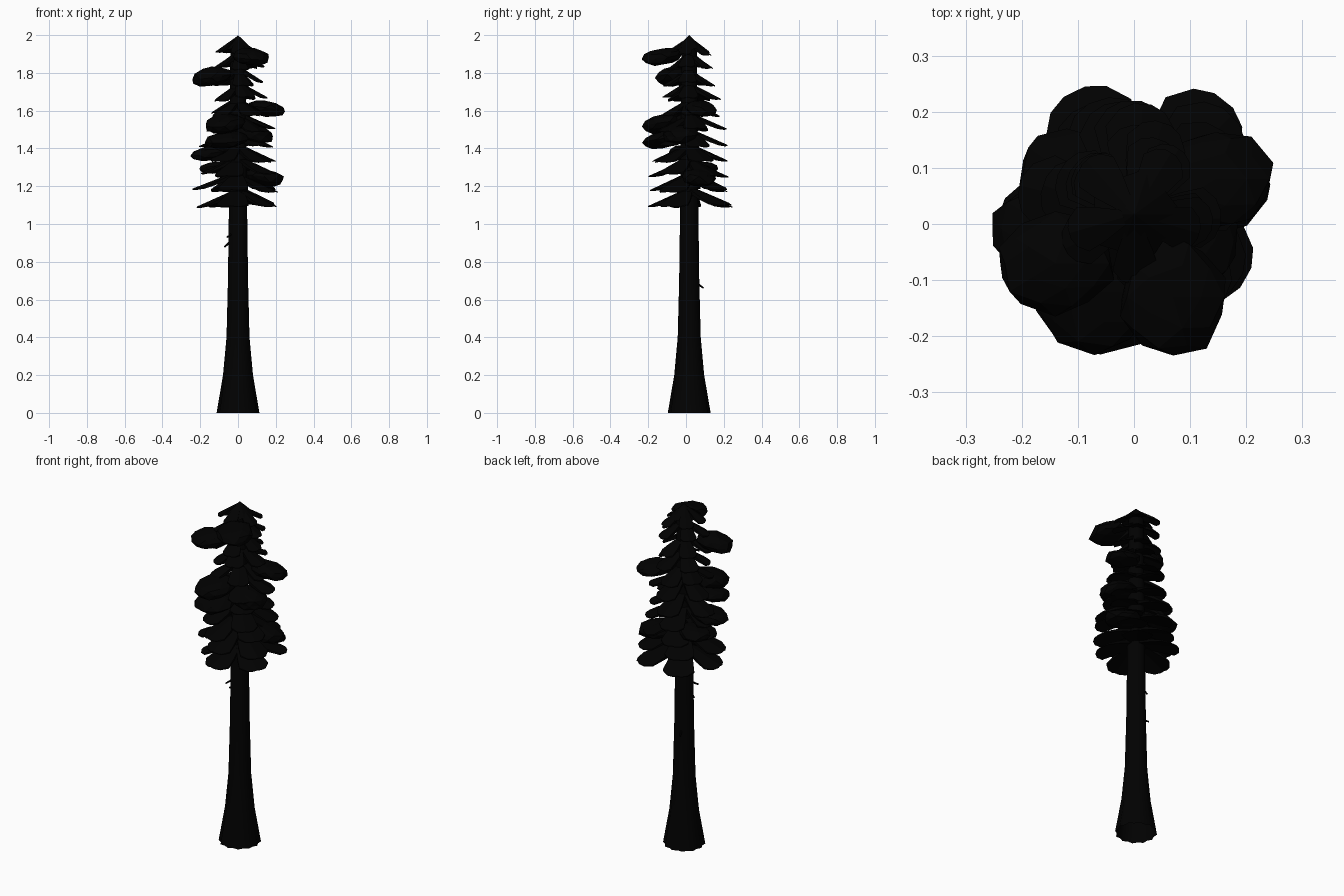
import bpy, bmesh, math, random
from mathutils import Vector, Matrix

if "Cube" in bpy.data.objects:
    bpy.data.objects.remove(bpy.data.objects["Cube"])

random.seed(4)
CX, CY = 0.0, 0.017   # trunk axis


def material(name, rgb):
    m = bpy.data.materials.new(name)
    m.diffuse_color = (*rgb, 1)
    m.use_nodes = True
    m.node_tree.nodes["Principled BSDF"].inputs["Base Color"].default_value = m.diffuse_color
    return m


bark = material("dark_bark", (0.0003, 0.0003, 0.0003))
needles = material("dark_needles", (0.0002, 0.0002, 0.0002))


def finish(bm, name, mat, smooth=False):
    bmesh.ops.recalc_face_normals(bm, faces=bm.faces)
    for f in bm.faces:
        f.smooth = smooth
    me = bpy.data.meshes.new(name)
    bm.to_mesh(me)
    bm.free()
    me.materials.append(mat)
    ob = bpy.data.objects.new(name, me)
    bpy.context.collection.objects.link(ob)
    return ob


# Fluted trunk, flaring at the base, open underneath
def trunk():
    bm = bmesh.new()
    profile = [(0, .108, .05), (.2, .077, .03), (.4, .060, .015), (.7, .053, .005),
               (1.1, .048, 0), (1.5, .045, 0), (1.93, .040, 0)]
    n, rings = 24, []
    for z, r, flute in profile:
        ring = []
        for i in range(n):
            a = math.tau * i / n
            rr = r * (1 + (flute if i % 2 == 0 else -flute))
            ring.append(bm.verts.new((CX + rr * math.cos(a), CY + rr * math.sin(a), z)))
        rings.append(ring)
    for lo, hi in zip(rings, rings[1:]):
        for i in range(n):
            j = (i + 1) % n
            bm.faces.new((lo[i], lo[j], hi[j], hi[i]))
    finish(bm, "trunk", bark, True)


# One drooping fan-shaped bough, a thin folded plate around a raised midrib
def bough(bm, angle, root_z, length, drop, width):
    stations = [(.0, .35), (.45, .8), (.75, 1.0), (.93, .65), (1.0, .25)]
    rot = Matrix.Translation((CX, CY, 0)) @ Matrix.Rotation(angle, 4, 'Z')
    top, bot = [], []
    for t, w in stations:
        x = .02 + (length - .02) * t
        z = root_z - drop * t
        hw = width * w / 2
        th = .022 * (1 - t) + .003
        pts = [(x, -hw, z - .014 * w), (x, 0, z), (x, hw, z - .014 * w)]
        top.append([bm.verts.new(rot @ Vector(p)) for p in pts])
        bot.append([bm.verts.new(rot @ (Vector(p) - Vector((0, 0, th)))) for p in pts])
    for a in range(len(stations) - 1):
        for b in range(2):
            bm.faces.new((top[a][b], top[a + 1][b], top[a + 1][b + 1], top[a][b + 1]))
            bm.faces.new((bot[a][b], bot[a][b + 1], bot[a + 1][b + 1], bot[a + 1][b]))
        for b in (0, 2):
            bm.faces.new((top[a][b], bot[a][b], bot[a + 1][b], top[a + 1][b]))
    for a in (0, -1):
        for b in range(2):
            bm.faces.new((top[a][b], top[a][b + 1], bot[a][b + 1], bot[a][b]))


# Tiers of boughs up the crown
def tiers():
    count = 11
    for k in range(count):
        t = k / (count - 1)
        reach = .25 - .13 * t
        tip_z = 1.09 + .081 * k
        n = 5
        bm = bmesh.new()
        for i in range(n):
            a = math.radians(-97) + math.tau * i / n + k * 2.4 + random.uniform(-.1, .1)
            length = reach * random.uniform(.85, 1.08)
            drop = .088 - .02 * t
            bough(bm, a, tip_z + drop + random.uniform(-.002, .02), length, drop, reach * .68)
        finish(bm, f"bough_tier_{k + 1}", needles)


# Flattened foliage clumps: centre and half sizes
CLUMPS = [
    (.07, -.13, 1.885, .098, .11, .046),
    (-.14, -.07, 1.78, .108, .092, .052),
    (.145, .08, 1.61, .105, .09, .042),
    (-.07, -.12, 1.53, .11, .11, .052),
    (.09, -.03, 1.475, .105, .10, .05),
    (-.06, -.12, 1.445, .12, .11, .045),
    (-.145, -.01, 1.375, .108, .09, .042),
    (-.12, .09, 1.30, .09, .085, .032),
    (.14, .07, 1.245, .11, .095, .045),
]


def clumps():
    for k, (x, y, z, rx, ry, rz) in enumerate(CLUMPS):
        bm = bmesh.new()
        bmesh.ops.create_icosphere(bm, subdivisions=2, radius=1)
        out = Vector((x, y)).normalized()
        for v in bm.verts:
            v.co *= random.uniform(.9, 1.05)
            px, py = v.co.x * rx, v.co.y * ry
            droop = .15 * (px * out.x + py * out.y)
            v.co = Vector((x + px, y + py, z + v.co.z * rz - droop))
        finish(bm, f"foliage_clump_{k + 1}", needles)


# Pointed crown cap
def crown_tip():
    bm = bmesh.new()
    apex = bm.verts.new((CX, CY, 2.0))
    hub = bm.verts.new((CX, CY, 1.935))
    n = 10
    rim = []
    for i in range(n):
        a = math.tau * i / n
        r = .088 if i % 2 == 0 else .07
        rim.append(bm.verts.new((CX + r * math.cos(a), CY + r * math.sin(a), 2.0 - r * .95)))
    for i in range(n):
        j = (i + 1) % n
        bm.faces.new((apex, rim[i], rim[j]))
        bm.faces.new((hub, rim[j], rim[i]))
    finish(bm, "crown_tip", needles)


# Short dead branch stubs on the bare trunk
def stub(name, start, end, r):
    p, q = Vector(start), Vector(end)
    d = q - p
    bm = bmesh.new()
    mat = Matrix.Translation((p + q) / 2) @ d.to_track_quat('Z', 'Y').to_matrix().to_4x4()
    bmesh.ops.create_cone(bm, cap_ends=True, segments=6, radius1=r, radius2=r * .6,
                          depth=d.length, matrix=mat)
    finish(bm, name, bark)


trunk()
tiers()
clumps()
crown_tip()
stub("dead_branch_1", (-.03, .02, .915), (-.072, .025, .878), .007)
stub("dead_branch_2", (-.01, .05, .69), (-.025, .092, .662), .007)
stub("dead_branch_3", (-.03, -.005, .95), (-.058, -.033, .93), .007)
